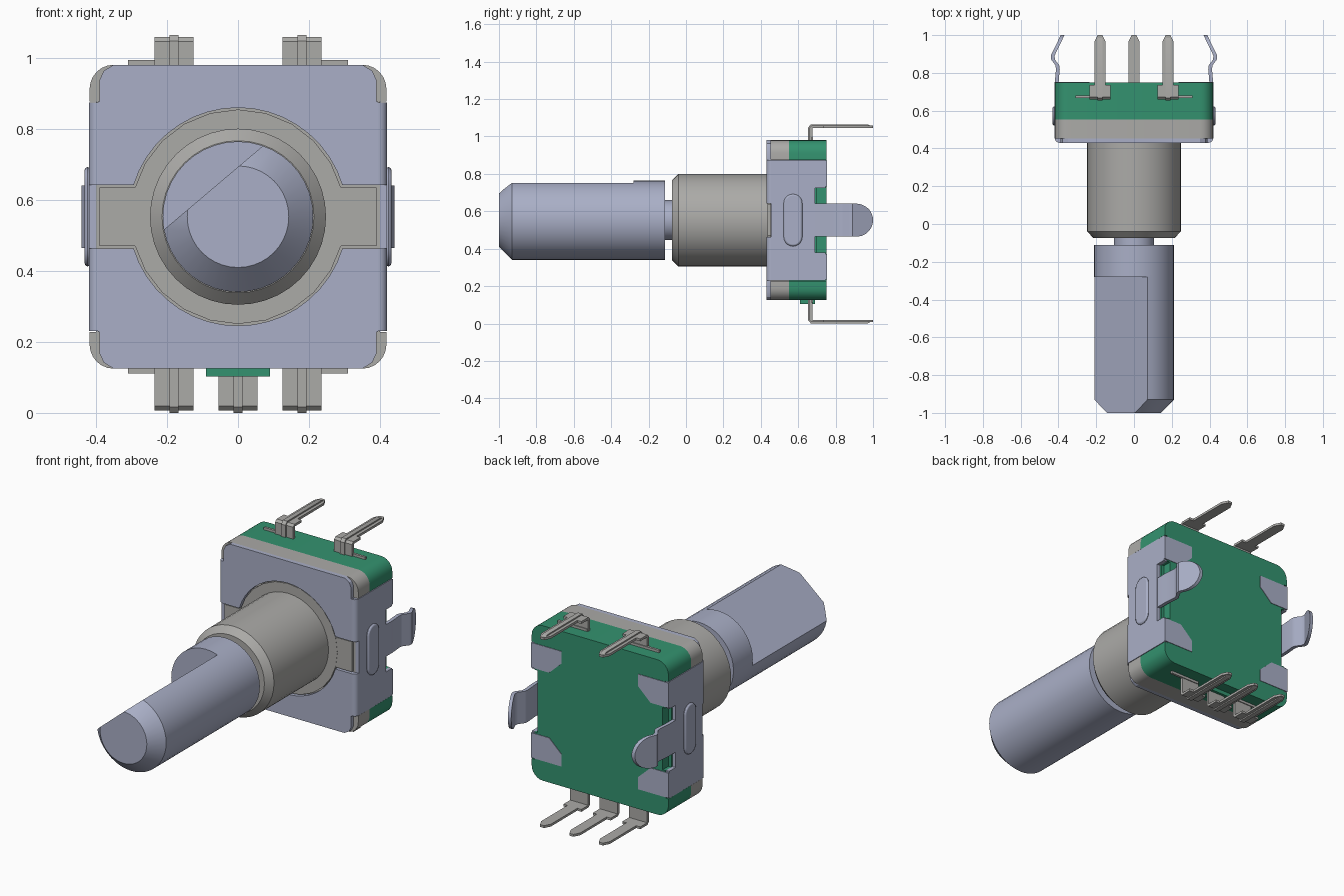
import bpy, bmesh, math
from mathutils import Vector

if "Cube" in bpy.data.objects:
    bpy.data.objects.remove(bpy.data.objects["Cube"])

CZ = 0.5525   # height of the shaft axis
made = []


def material(name, rgb):
    m = bpy.data.materials.new(name)
    m.use_nodes = True
    m.diffuse_color = (*rgb, 1)
    m.node_tree.nodes["Principled BSDF"].inputs["Base Color"].default_value = (*rgb, 1)
    return m


STEEL = material("blue grey steel", (0.40, 0.43, 0.57))
GREY = material("warm grey metal", (0.41, 0.405, 0.39))
GREEN = material("green plastic", (0.034, 0.29, 0.16))


def finish(name, bm, mat, bevel=0):
    bmesh.ops.recalc_face_normals(bm, faces=bm.faces)
    me = bpy.data.meshes.new(name)
    bm.to_mesh(me)
    bm.free()
    me.materials.append(mat)
    ob = bpy.data.objects.new(name, me)
    bpy.context.collection.objects.link(ob)
    if bevel:
        mod = ob.modifiers.new("bevel", "BEVEL")
        mod.width, mod.segments, mod.limit_method = bevel, 2, "ANGLE"
    made.append(ob)
    return ob


def prism(name, pts, axis, a, b, mat, bevel=0):
    """Extrude a 2D outline along an axis: x uses (y,z), y uses (x,z), z uses (x,y)."""
    place = {"x": lambda p: (a, p[0], p[1]), "y": lambda p: (p[0], a, p[1]),
             "z": lambda p: (p[0], p[1], a)}[axis]
    bm = bmesh.new()
    face = bm.faces.new([bm.verts.new(place(p)) for p in pts])
    ext = bmesh.ops.extrude_face_region(bm, geom=[face])["geom"]
    move = Vector([(b - a) if c == axis else 0 for c in "xyz"])
    bmesh.ops.translate(bm, vec=move, verts=[g for g in ext if isinstance(g, bmesh.types.BMVert)])
    return finish(name, bm, mat, bevel)


def rect(x0, x1, z0, z1):
    return [(x0, z0), (x1, z0), (x1, z1), (x0, z1)]


def arc(cx, cz, r, a0, a1, n):
    angles = [math.radians(a0 + (a1 - a0) * i / n) for i in range(n + 1)]
    return [(cx + r * math.cos(t), cz + r * math.sin(t)) for t in angles]


def lathe(name, profile, mat, n=40, cut=None):
    """Revolve (y, radius) points about the shaft axis, optionally cut by a flat."""
    bm = bmesh.new()
    rings = []
    for y, r in profile:
        rings.append([bm.verts.new((x, y, z)) for x, z in arc(0, CZ, r, 0, 360, n)[:-1]])
    for p, q in zip(rings, rings[1:]):
        for i in range(n):
            bm.faces.new((p[i], p[(i + 1) % n], q[(i + 1) % n], q[i]))
    bm.faces.new(rings[0])
    bm.faces.new(rings[-1])
    if cut:
        geom = bm.verts[:] + bm.edges[:] + bm.faces[:]
        res = bmesh.ops.bisect_plane(bm, geom=geom, plane_co=cut[0], plane_no=cut[1], clear_outer=True)
        edges = [e for e in res["geom_cut"] if isinstance(e, bmesh.types.BMEdge)]
        bmesh.ops.contextual_create(bm, geom=edges)
    return finish(name, bm, mat)


# Shaft with its long flat, collar and neck
flat_n = Vector((-0.646, 0, 0.763)).normalized()
flat_co = Vector((0, 0, CZ)) + flat_n * 0.107
lathe("shaft_flatted", [(-1, 0.143), (-0.93, 0.212), (-0.27, 0.212)], STEEL, cut=(flat_co, flat_n))
lathe("shaft_collar", [(-0.28, 0.212), (-0.112, 0.212)], STEEL)
lathe("shaft_neck", [(-0.12, 0.107), (-0.05, 0.107)], STEEL)

# Threadless bushing and its flange
lathe("bushing", [(-0.075, 0.214), (-0.04, 0.248), (0.46, 0.248)], GREY)
lathe("bushing_flange", [(0.436, 0.302), (0.46, 0.302)], GREY, 24)
prism("flange_key", rect(-0.39, 0.39, CZ - 0.083, CZ + 0.083), "y", 0.437, 0.46, GREY)


# Housing outline: rounded corners, waist for the clip, optional deeper middle
def housing(deep=None):
    quarter = []
    if deep:
        quarter += [(deep, 0.172), (0.40, 0.172)]
    else:
        quarter += [(0.40, 0.1)]
    quarter += [(0.40, 0.324), (0.418, 0.324)] + arc(0.35, 0.36, 0.068, 0, 90, 6)
    pts = quarter + [(-x, z) for x, z in reversed(quarter)]
    pts += [(-x, -z) for x, z in quarter] + [(x, -z) for x, z in reversed(quarter)]
    return [(x, z + CZ) for x, z in pts]


prism("front_housing", housing(), "y", 0.453, 0.552, GREY)
prism("rear_housing", housing(), "y", 0.552, 0.70, GREEN)
prism("rear_housing_back", housing(0.382), "y", 0.70, 0.75, GREEN)

# Clip front plate, split in two by the key slot
for s, side in ((1, "upper"), (-1, "lower")):
    a = math.degrees(math.asin(0.089 / 0.307))
    right = [(0.395, 0.089), (0.395, 0.324), (0.39, 0.324), (0.39, 0.385), (0.378, 0.411), (0.35, 0.428)]
    outline = right + [(-x, z) for x, z in reversed(right)] + arc(0, 0, 0.307, 180 - a, a, 18)
    prism("clip_plate_" + side, [(x, CZ + s * z) for x, z in outline], "y", 0.43, 0.455, STEEL)

for s, side in ((1, "left"), (-1, "right")):
    # Rounded bends joining the plate to the side walls
    for t, level in ((1, "upper"), (-1, "lower")):
        bend = [(0.39, 0.456), (0.39, 0.43)] + arc(0.395, 0.455, 0.025, -90, 0, 5)
        prism(f"clip_bend_{level}_{side}", [(s * x, y) for x, y in bend], "z",
              CZ + t * 0.089, CZ + t * 0.322, STEEL)

    # Side wall with notches either side of the mounting leg
    half = [(0.69, 0.088), (0.69, 0.172), (0.745, 0.172), (0.745, 0.322), (0.455, 0.322)]
    wall = half + [(y, -z) for y, z in reversed(half)]
    prism("clip_wall_" + side, [(y, CZ + z) for y, z in wall], "x", s * 0.397, s * 0.42, STEEL)

    # Raised stiffening rib
    rib = arc(0.572, CZ + 0.09, 0.05, 0, 180, 10) + arc(0.572, CZ - 0.09, 0.05, 180, 360, 10)
    prism("clip_rib_" + side, rib, "x", s * 0.415, s * 0.432, STEEL, 0.01)

    # Bent mounting leg with a round end
    path = [(0.409, 0.68), (0.409, 0.75), (0.403, 0.82), (0.406, 0.84), (0.428, 0.87), (0.431, 0.89)]
    path += [(0.431 - 0.053 * k, 0.89 + 0.11 * k) for k in (0.25, 0.45, 0.65, 0.8, 0.9, 0.97, 1.0)]
    bm = bmesh.new()
    rows = []
    for x, y in path:
        h = 0.088 if y < 0.912 else 0.088 * math.sqrt(max(0.01, 1 - ((y - 0.912) / 0.088) ** 2))
        rows.append([bm.verts.new((s * (x + dx), y, CZ + dz))
                     for dx, dz in ((-0.01, -h), (0.01, -h), (0.01, h), (-0.01, h))])
    for p, q in zip(rows, rows[1:]):
        for i in range(4):
            bm.faces.new((p[i], p[(i + 1) % 4], q[(i + 1) % 4], q[i]))
    bm.faces.new(rows[0])
    bm.faces.new(rows[-1])
    finish("mounting_leg_" + side, bm, STEEL)

    # Folded tabs gripping the back
    for t, level in ((1, "upper"), (-1, "lower")):
        tab = [(0.42, 0.18), (0.31, 0.18), (0.235, 0.25), (0.235, 0.318), (0.42, 0.318)]
        prism(f"back_tab_{level}_{side}", [(s * x, CZ + t * z) for x, z in tab],
              "y", 0.73, 0.753, STEEL)


# Terminal pin: wide bent foot, narrow pointed blade and a raised centre rib
def terminal(name, x, s, base, top):
    inner = top - s * 0.013
    foot = [(0.66, base - s * 0.02), (0.66, top - s * 0.012), (0.672, top), (0.735, top),
            (0.735, inner), (0.675, inner), (0.675, base - s * 0.02)]
    prism(name + "_foot", foot, "x", x - 0.055, x + 0.055, GREY)
    blade = [(-0.03, 0.73), (0.03, 0.73), (0.03, 0.965), (0.012, 1.0), (-0.012, 1.0), (-0.03, 0.965)]
    prism(name + "_blade", [(x + a, b) for a, b in blade], "z", inner, top, GREY)
    out = top + s * 0.007
    rib = [(0.653, base), (0.653, top - s * 0.01), (0.668, out), (0.97, out), (0.985, top),
           (0.985, inner), (0.67, inner), (0.67, base)]
    prism(name + "_rib", rib, "x", x - 0.013, x + 0.013, GREY)


for s, base, top, level in ((1, 0.98, 1.058, "upper"), (-1, 0.125, 0.007, "lower")):
    for d, side in ((1, "left"), (-1, "right")):
        terminal(f"{level}_terminal_{side}", d * 0.18, s, base, top)
        prism(f"{level}_terminal_strip_{side}", rect(d * 0.13, d * 0.31, base - s * 0.01, base + s * 0.014),
              "y", 0.667, 0.68, GREY)
terminal("lower_terminal_middle", 0, -1, 0.125, 0.007)
prism("middle_terminal_block", rect(-0.09, 0.09, 0.103, 0.135), "y", 0.61, 0.69, GREEN)

# Smooth curved surfaces while keeping edges crisp
bpy.ops.object.select_all(action="DESELECT")
for ob in made:
    ob.select_set(True)
bpy.context.view_layer.objects.active = made[0]
bpy.ops.object.shade_smooth_by_angle(angle=math.radians(28))
